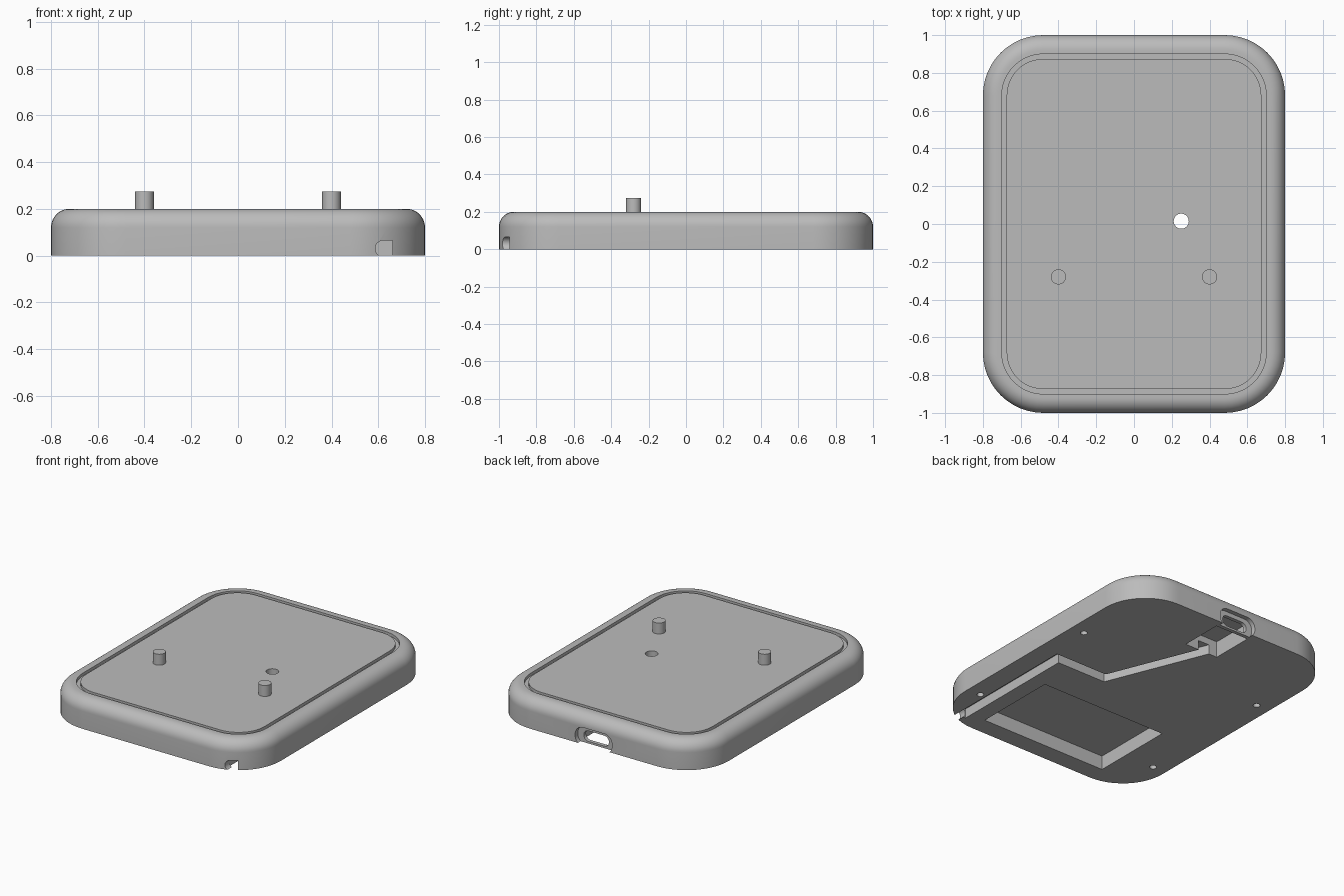
import bpy
import bmesh
import math
from mathutils import Vector

cube = bpy.data.objects.get("Cube")
if cube:
    bpy.data.objects.remove(cube, do_unlink=True)

grey = bpy.data.materials.new("light grey")
grey.use_nodes = True
colour = (0.5, 0.5, 0.5, 1)
grey.diffuse_color = colour
grey.node_tree.nodes["Principled BSDF"].inputs["Base Color"].default_value = colour


def loft(name, rings):
    """Closed solid through a list of equal-length point rings."""
    bm = bmesh.new()
    loops = [[bm.verts.new(p) for p in ring] for ring in rings]
    n = len(loops[0])
    for lower, upper in zip(loops, loops[1:]):
        for i in range(n):
            j = (i + 1) % n
            bm.faces.new((lower[i], lower[j], upper[j], upper[i]))
    bm.faces.new(loops[0][::-1])
    bm.faces.new(loops[-1])
    bmesh.ops.recalc_face_normals(bm, faces=bm.faces)
    mesh = bpy.data.meshes.new(name)
    bm.to_mesh(mesh)
    bm.free()
    mesh.materials.append(grey)
    obj = bpy.data.objects.new(name, mesh)
    bpy.context.collection.objects.link(obj)
    return obj


def rounded_rect(hx, hy, r, steps=12):
    """Outline of a rounded rectangle, counter-clockwise."""
    pts = []
    for k, (sx, sy) in enumerate(((1, 1), (-1, 1), (-1, -1), (1, -1))):
        for i in range(steps + 1):
            a = (k + i / steps) * math.pi / 2
            pts.append((sx * (hx - r) + r * math.cos(a),
                        sy * (hy - r) + r * math.sin(a)))
    return pts


def prism(name, outline, z0, z1):
    return loft(name, [[(x, y, z) for x, y in outline] for z in (z0, z1)])


def y_prism(name, outline, centre, y0, y1):
    """Outline in x and z, pushed along y."""
    cx, cz = centre
    return loft(name, [[(cx + x, y, cz + z) for x, z in outline] for y in (y0, y1)])


def box(name, x0, x1, y0, y1, z1):
    return prism(name, [(x0, y0), (x1, y0), (x1, y1), (x0, y1)], -0.05, z1)


def circle(x, y, r, n=32):
    return [(x + r * math.cos(2 * math.pi * i / n),
             y + r * math.sin(2 * math.pi * i / n)) for i in range(n)]


def ribbon(path, half):
    """Mitred outline of constant width around an open path."""
    pts = [Vector(p) for p in path]
    left, right = [], []
    for i, p in enumerate(pts):
        a = (p - pts[i - 1]).normalized() if i else (pts[1] - p).normalized()
        b = (pts[i + 1] - p).normalized() if i < len(pts) - 1 else a
        na, nb = Vector((-a.y, a.x)), Vector((-b.y, b.x))
        m = (na + nb).normalized()
        m *= half / m.dot(na)
        left.append(tuple(p + m))
        right.append(tuple(p - m))
    return right + left[::-1]


# Case: rounded slab with a filleted top edge and a thin groove
HX, HY, H, R, FILLET = 0.8, 1.0, 0.2, 0.32, 0.08
section = [(0, 0)]
for i in range(11):
    a = i / 10 * math.pi / 2
    section.append((FILLET * (1 - math.cos(a)), H - FILLET + FILLET * math.sin(a)))
section += [(0.1, H), (0.1, H - 0.02), (0.126, H - 0.02), (0.126, H)]
case = loft("case", [[(x, y, z) for x, y in rounded_rect(HX - d, HY - d, R - d)]
                     for d, z in section])

# Cutters: underside pockets, cable channel, screw holes and openings
channel = [(0.622, -0.93), (0.622, 0.005), (0.24, 0.005), (-0.04, 0.7)]
cutters = [
    box("battery_pocket", -0.475, 0.475, -0.875, -0.295, 0.095),
    box("connector_pocket", -0.125, 0.125, 0.65, 0.945, 0.11),
    prism("cable_channel", ribbon(channel, 0.038), -0.05, 0.065),
    box("mouth_square_side", 0.622, 0.66, -1.1, -0.92, 0.065),
    y_prism("mouth_round_side", circle(0, 0, 0.035), (0.622, 0.03), -1.1, -0.92),
    prism("top_hole", circle(0.25, 0.015, 0.04), -0.1, 0.3),
    y_prism("port_recess", rounded_rect(0.14, 0.065, 0.06), (0, 0.05), 0.97, 1.1),
    y_prism("port_slot", rounded_rect(0.095, 0.036, 0.035), (0, 0.05), 0.9, 1.1),
]
for x in (-0.7, 0.7):
    for y in (-0.65, 0.35):
        cutters.append(prism("screw_hole", circle(x, y, 0.022, 20), -0.05, 0.08))

for cutter in cutters:
    cutter.hide_render = True
    mod = case.modifiers.new(cutter.name, "BOOLEAN")
    mod.operation = "DIFFERENCE"
    mod.solver = "EXACT"
    mod.object = cutter

# Bake the cuts, then discard the cutters
graph = bpy.context.evaluated_depsgraph_get()
baked = bpy.data.meshes.new_from_object(case.evaluated_get(graph))
case.modifiers.clear()
case.data = baked
for cutter in cutters:
    bpy.data.objects.remove(cutter, do_unlink=True)

# Pegs on the top plate
parts = [case]
for side, x in (("left", 0.4), ("right", -0.4)):
    parts.append(prism(side + "_peg", circle(x, -0.28, 0.04), H - 0.01, 0.275))

bpy.ops.object.select_all(action="DESELECT")
for part in parts:
    part.select_set(True)
bpy.context.view_layer.objects.active = case
bpy.ops.object.shade_smooth_by_angle(angle=math.radians(30))
